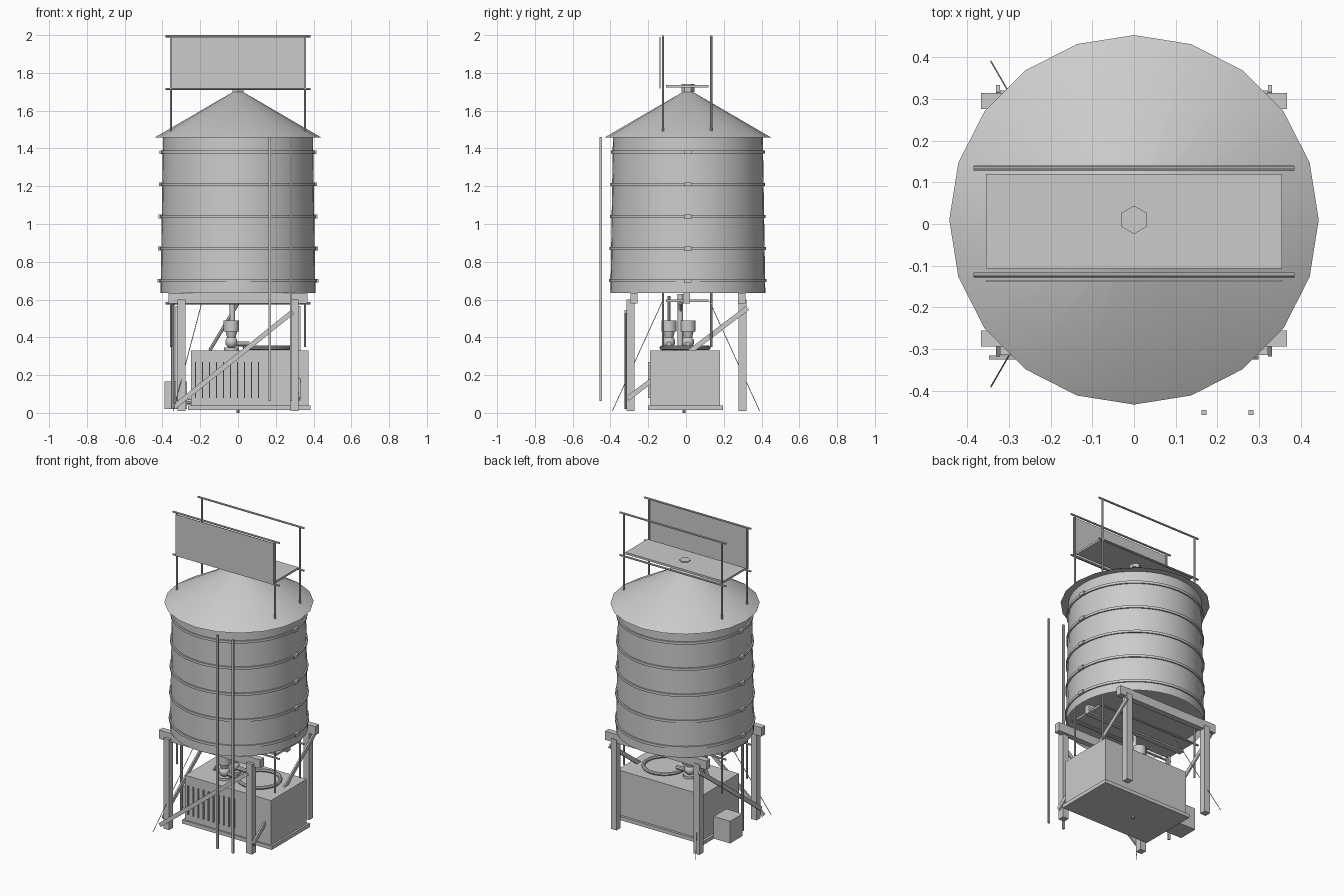
import bpy, math
from mathutils import Vector

if "Cube" in bpy.data.objects:
    bpy.data.objects.remove(bpy.data.objects["Cube"])

grey = bpy.data.materials.new("plain_grey")
grey.diffuse_color = (0.6, 0.6, 0.6, 1)
grey.use_nodes = True
grey.node_tree.nodes["Principled BSDF"].inputs["Base Color"].default_value = grey.diffuse_color


def finish(name, smooth=False):
    o = bpy.context.object
    o.name = name
    o.data.materials.append(grey)
    if smooth:
        bpy.ops.object.shade_smooth_by_angle(angle=math.radians(35))
    return o


def box(name, x0, x1, y0, y1, z0, z1):
    bpy.ops.mesh.primitive_cube_add(size=1, location=((x0+x1)/2, (y0+y1)/2, (z0+z1)/2))
    bpy.context.object.scale = (x1-x0, y1-y0, z1-z0)
    bpy.ops.object.transform_apply(location=False, rotation=False)
    return finish(name)


def cone(name, x, y, z0, z1, r0, r1, n=20, fill='NGON', smooth=True):
    bpy.ops.mesh.primitive_cone_add(vertices=n, radius1=r0, radius2=r1, depth=z1-z0,
                                    location=(x, y, (z0+z1)/2), end_fill_type=fill)
    return finish(name, smooth)


def rod(name, a, b, r, n=8, smooth=True):
    a, b = Vector(a), Vector(b)
    d = b - a
    bpy.ops.mesh.primitive_cylinder_add(vertices=n, radius=r, depth=d.length, location=(a+b)/2,
                                        rotation=d.to_track_quat('Z', 'Y').to_euler())
    return finish(name, smooth)


def bar(name, a, b, w, t, side):
    """Flat brace of width w and thickness t; side is the axis of its thickness."""
    a, b = Vector(a), Vector(b)
    d = b - a
    bpy.ops.mesh.primitive_cube_add(size=1, location=(a+b)/2)
    o = bpy.context.object
    if side == 'y':
        o.scale = (d.length, t, w)
        o.rotation_euler = (0, -math.atan2(d.z, d.x), 0)
    else:
        o.scale = (t, d.length, w)
        o.rotation_euler = (math.atan2(d.z, d.y), 0, 0)
    return finish(name)


CY = 0.01  # tank axis

# Tank wall (open below), roof and finial
cone("tank_wall", 0, CY, 0.635, 1.46, 0.41, 0.397, 40, 'NOTHING')
cone("roof", 0, CY, 1.457, 1.712, 0.443, 0.004)
cone("roof_cap", 0, CY, 1.70, 1.74, 0.034, 0.034, 6, smooth=False)

# Hoops with tightening lugs
for i in range(5):
    z = 0.70 + 0.17 * i
    r = 0.417 - 0.0025 * i
    cone("hoop", 0, CY, z-0.008, z+0.008, r, r, 40)
    for s in (-1, 1):
        box("hoop_lug", s*r-0.008, s*r+0.008, CY-0.02, CY+0.02, z-0.01, z+0.01)


# Walkway: deck, posts and rails
def walkway(dz, top):
    box("deck", -0.355, 0.355, -0.107, 0.12, 1.722+dz, 1.735+dz)
    for y in (-0.122, 0.134):
        for x in (-0.355, 0.355):
            rod("post", (x, y, 1.485+dz), (x, y, 1.995+dz), 0.006)
        for z in (1.715, 1.994) if top else (1.715,):
            rod("rail", (-0.385, y, z+dz), (0.385, y, z+dz), 0.006)


walkway(0, True)
walkway(-1.135, False)
box("sign_panel", -0.355, 0.355, -0.139, -0.134, 1.718, 1.99)

# Ladder stringers
for x in (0.168, 0.281):
    box("ladder_stringer", x-0.006, x+0.006, -0.458, -0.446, 0.062, 1.46)

# Bearing beams and legs
for y, h in ((-0.275, 0.019), (0.002, 0.018), (0.295, 0.019)):
    box("bearing_beam", -0.367, 0.367, y-h, y+h, 0.578, 0.635)
for x in (-0.3, 0.3):
    for y in (-0.293, 0.299):
        box("leg", x-0.021, x+0.021, y-0.021, y+0.021, 0.01, 0.60)

# Cross braces
bar("front_brace", (-0.34, -0.32, 0.03), (0.29, -0.32, 0.535), 0.026, 0.01, 'y')
for x in (-0.326, 0.326):
    bar("side_brace", (x, -0.31, 0.075), (x, 0.325, 0.555), 0.026, 0.01, 'x')
rod("inner_brace", (-0.15, -0.03, 0.33), (0, -0.03, 0.58), 0.009)

# Guy wires on one side
for s in (-1, 1):
    rod("guy_wire", (-0.343, s*0.39, 0.01), (-0.19, s*0.125, 0.59), 0.002, 6)

# Machine cabinet with base, louvres and drain plug
box("cabinet", -0.25, 0.372, -0.19, 0.18, 0.03, 0.33)
box("cabinet_base", -0.265, 0.385, -0.20, 0.195, 0.014, 0.038)
rod("drain_plug", (0, -0.01, 0), (0, -0.01, 0.02), 0.008)
for i in range(10):
    x = -0.225 + 0.037 * i
    box("louvre", x-0.003, x+0.003, -0.2, -0.188, 0.08, 0.27)

# Electrical box and riser pipe beside the cabinet
box("control_box", -0.39, -0.27, -0.03, 0.10, 0.02, 0.165)
rod("conduit", (-0.28, 0.03, 0.06), (-0.24, 0.03, 0.06), 0.015)
rod("riser_pipe", (-0.345, -0.09, 0.02), (-0.345, -0.09, 0.62), 0.009)
rod("centre_pipe", (-0.03, -0.03, 0.33), (-0.03, -0.03, 0.63), 0.014, 12)

# Pumps on top of the cabinet
for y in (-0.09, 0.01):
    cone("pump_foot", -0.035, y, 0.33, 0.345, 0.04, 0.04, 12)
    bpy.ops.mesh.primitive_uv_sphere_add(segments=14, ring_count=8, radius=0.033,
                                         location=(-0.035, y, 0.375))
    finish("pump_bulb", True)
    cone("pump_neck", -0.035, y, 0.39, 0.43, 0.02, 0.03, 12)
    cone("pump_motor", -0.035, y, 0.43, 0.49, 0.041, 0.041, 12)
    rod("pump_outlet", (-0.03, y, 0.365), (0.06, y, 0.365), 0.013)

# Coiled hose
bpy.ops.mesh.primitive_torus_add(location=(0.16, -0.005, 0.345), major_segments=32,
                                 minor_segments=8, major_radius=0.125, minor_radius=0.011)
finish("hose_ring", True)
